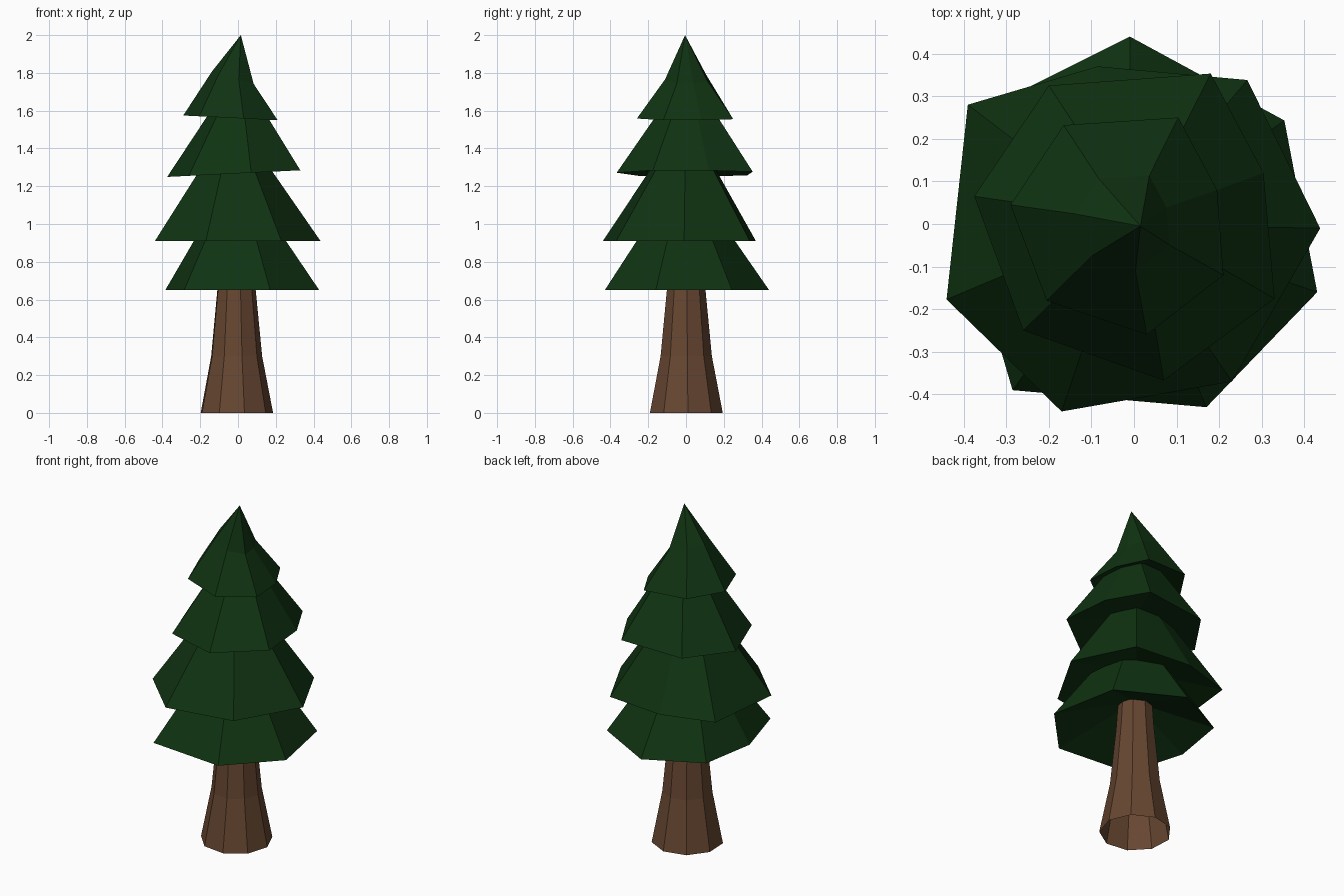
import bpy, math
from mathutils import Vector

if "Cube" in bpy.data.objects:
    bpy.data.objects.remove(bpy.data.objects["Cube"])


def material(name, rgb):
    m = bpy.data.materials.new(name)
    m.diffuse_color = (*rgb, 1)
    m.use_nodes = True
    m.node_tree.nodes["Principled BSDF"].inputs["Base Color"].default_value = m.diffuse_color
    return m


GREEN = material("dark pine green", (0.005, 0.033, 0.006))
BROWN = material("bark brown", (0.135, 0.062, 0.031))


def make(name, verts, faces, mat):
    me = bpy.data.meshes.new(name)
    me.from_pydata([tuple(v) for v in verts], [], faces)
    me.materials.append(mat)
    ob = bpy.data.objects.new(name, me)
    bpy.context.collection.objects.link(ob)
    return ob


def bands(n, rings):
    """Quads between successive rings, listed bottom to top."""
    return [(r * n + i, r * n + (i + 1) % n, (r + 1) * n + (i + 1) % n, (r + 1) * n + i)
            for r in range(rings - 1) for i in range(n)]


def tier(name, rim, z, tilt, recess, scale, z_top, apex=None, top_tilt=0.0):
    """Seven-sided branch skirt: recessed underside, flared rim, narrower top."""
    n = len(rim)
    cx = sum(p[0] for p in rim) / n
    cy = sum(p[1] for p in rim) / n
    verts = [(x, y, z + tilt * x) for x, y in rim]
    verts += [(cx + (x - cx) * scale, cy + (y - cy) * scale, z_top + top_tilt * x * scale)
              for x, y in rim]
    faces = bands(n, 2)
    verts.append((cx, cy, z + recess))
    faces += [((i + 1) % n, i, 2 * n) for i in range(n)]
    if apex:
        verts.append(apex)
        faces += [(n + i, n + (i + 1) % n, 2 * n + 1) for i in range(n)]
    return make(name, verts, faces, GREEN)


# Branch skirts, rims counter-clockwise seen from above
tier("lowest_branches",
     [(0.43, -0.16), (0.353, 0.243), (-0.01, 0.44), (-0.33, 0.28),
      (-0.385, -0.05), (-0.285, -0.39), (0.17, -0.43)],
     0.65, 0, 0.17, 0.46, 1.0)
tier("lower_branches",
     [(0.437, -0.01), (0.266, 0.338), (-0.085, 0.37), (-0.39, 0.28),
      (-0.44, -0.177), (-0.17, -0.44), (0.23, -0.37)],
     0.91, 0, 0.10, 0.38, 1.32)
tier("upper_branches",
     [(0.33, -0.175), (0.304, 0.12), (0.18, 0.353), (-0.2, 0.325),
      (-0.375, 0.065), (-0.26, -0.25), (0.07, -0.367)],
     1.268, 0.05, 0.06, 0.36, 1.62)
tier("top_branches",
     [(0.21, -0.12), (0.195, 0.08), (0.104, 0.25), (-0.165, 0.232),
      (-0.29, 0.045), (-0.205, -0.18), (0.03, -0.26)],
     1.56, -0.05, 0.08, 0.44, 1.77, (0.015, -0.005, 2.0), -0.3)

# Trunk: nine-sided flared tube, open at the foot
N = 9
profile = [(0.196, 0.0), (0.138, 0.3), (0.104, 0.65), (0.09, 0.86)]
trunk_verts = [Vector((-0.01 + r * math.cos(math.radians(243 + 40 * i)),
                       r * math.sin(math.radians(243 + 40 * i)), z))
               for r, z in profile for i in range(N)]
make("trunk", trunk_verts, bands(N, len(profile)), BROWN)
